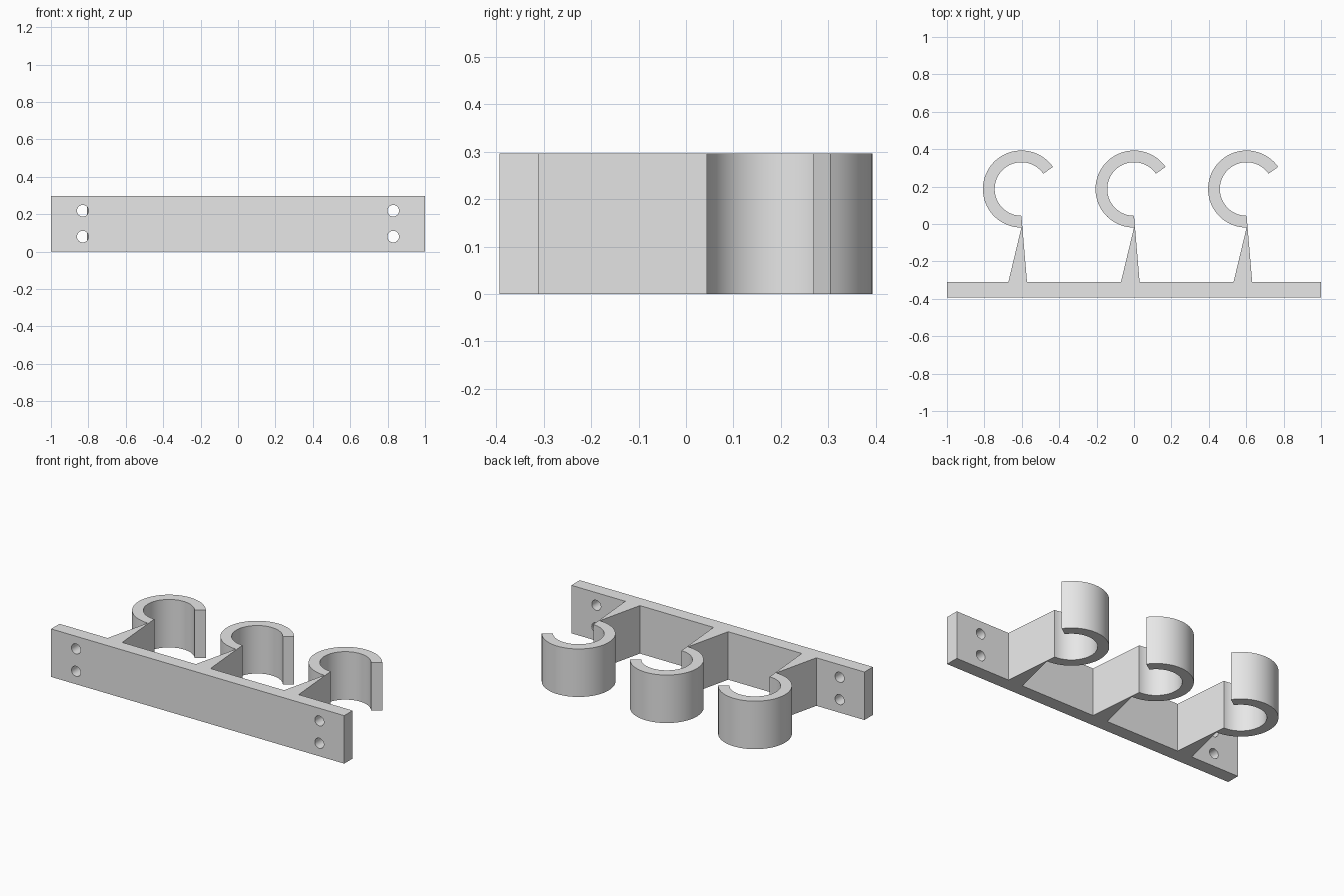
import bpy
import bmesh
from math import radians, sin, cos
from mathutils import Matrix

cube = bpy.data.objects.get("Cube")
if cube:
    bpy.data.objects.remove(cube, do_unlink=True)

HEIGHT = 0.296
FRONT, BACK = -0.393, -0.311      # plate faces in y
RING_Y, OUTER, INNER = 0.187, 0.206, 0.143
OPEN_ANGLE, ROOT_ANGLE = 35, 270  # ends of the open ring
SEGMENTS = 48

grey = bpy.data.materials.new("light grey")
grey.use_nodes = True
grey.diffuse_color = (0.8, 0.8, 0.8, 1)
grey.node_tree.nodes["Principled BSDF"].inputs["Base Color"].default_value = (0.8, 0.8, 0.8, 1)


def add_object(name, bm):
    bmesh.ops.recalc_face_normals(bm, faces=bm.faces)
    mesh = bpy.data.meshes.new(name)
    bm.to_mesh(mesh)
    bm.free()
    mesh.materials.append(grey)
    mesh.shade_smooth()
    mesh.set_sharp_from_angle(angle=radians(30))
    obj = bpy.data.objects.new(name, mesh)
    bpy.context.collection.objects.link(obj)
    return obj


def extrude_profile(name, points):
    bm = bmesh.new()
    face = bm.faces.new([bm.verts.new((x, y, 0)) for x, y in points])
    result = bmesh.ops.extrude_face_region(bm, geom=[face], use_keep_orig=True)
    top = [v for v in result["geom"] if isinstance(v, bmesh.types.BMVert)]
    bmesh.ops.translate(bm, verts=top, vec=(0, 0, HEIGHT))
    return add_object(name, bm)


def arc(radius, start, end):
    angles = [radians(start + (end - start) * i / SEGMENTS) for i in range(SEGMENTS + 1)]
    return [(radius * cos(a), RING_Y + radius * sin(a)) for a in angles]


# Mounting plate with four screw holes
plate = extrude_profile("mounting_plate", [(-1, FRONT), (1, FRONT), (1, BACK), (-1, BACK)])
bm = bmesh.new()
for x in (-0.83, 0.83):
    for z in (0.08, 0.218):
        place = Matrix.Translation((x, (FRONT + BACK) / 2, z)) @ Matrix.Rotation(radians(90), 4, "X")
        bmesh.ops.create_cone(bm, cap_ends=True, segments=32, radius1=0.031,
                              radius2=0.031, depth=0.2, matrix=place)
cutter = add_object("screw_hole_cutter", bm)
cutter.hide_render = True
cut = plate.modifiers.new("screw holes", "BOOLEAN")
cut.operation = "DIFFERENCE"
cut.solver = "EXACT"
cut.object = cutter
bpy.context.view_layer.objects.active = plate
bpy.ops.object.modifier_apply(modifier=cut.name)
bpy.data.objects.remove(cutter, do_unlink=True)
plate.data.set_sharp_from_angle(angle=radians(30))

# Three hooks, each a tapered stem flowing into an open ring
hook_profile = ([(-0.07, BACK), (0.03, BACK)]
                + arc(INNER, ROOT_ANGLE, OPEN_ANGLE)
                + arc(OUTER, OPEN_ANGLE, ROOT_ANGLE))
for side, x in (("right", -0.602), ("middle", 0), ("left", 0.602)):
    hook = extrude_profile(side + "_hook", hook_profile)
    hook.location.x = x
